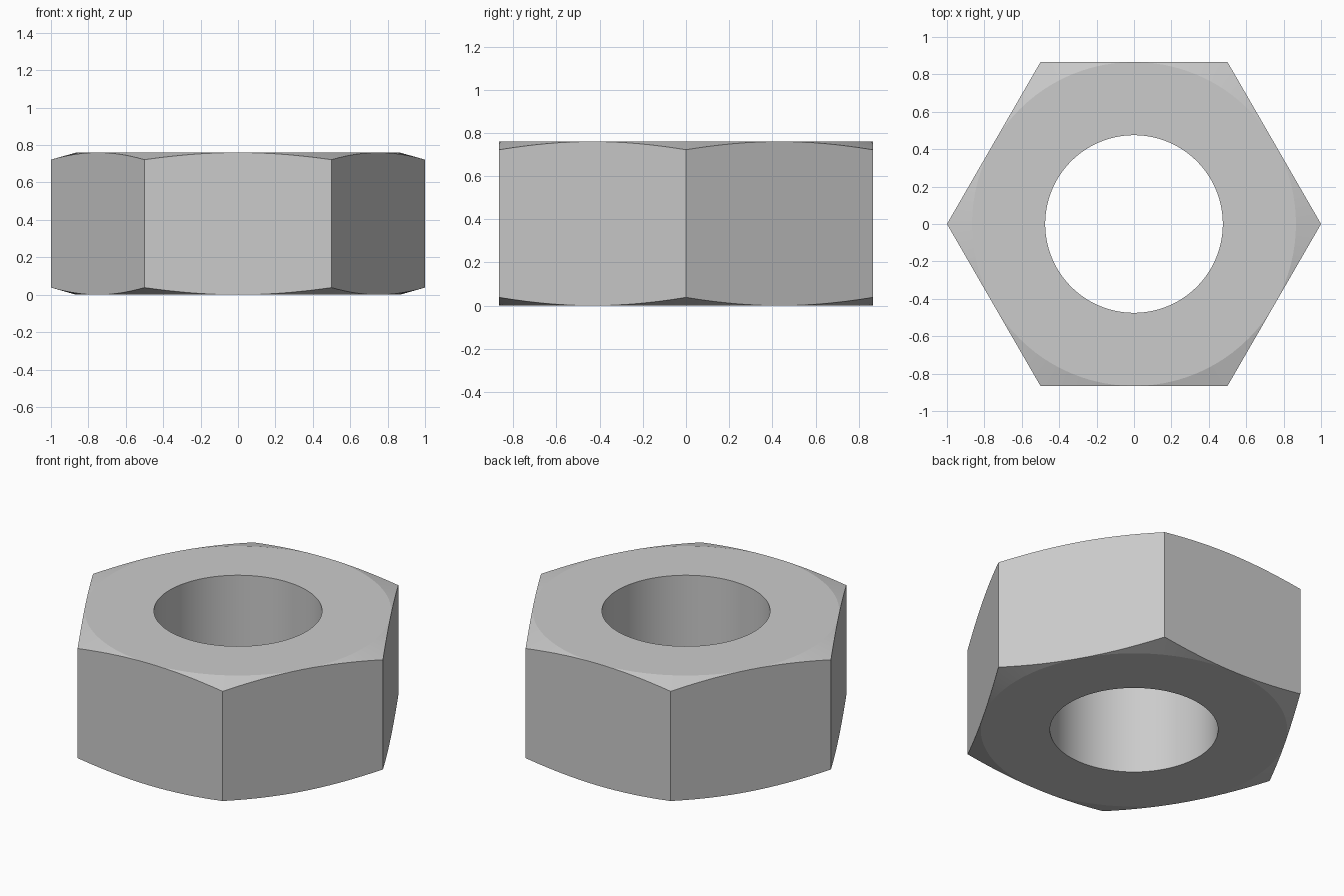
import bpy, bmesh, math

if "Cube" in bpy.data.objects:
    bpy.data.objects.remove(bpy.data.objects["Cube"])

SEG = 96               # divisible by 12: hits every corner and flat midpoint
HEIGHT = 0.76
APOTHEM = math.cos(math.pi / 6)
BORE = 0.475
SLOPE = 0.038 / (1 - APOTHEM)   # chamfer drop per unit radius


def hex_radius(a):
    return APOTHEM / math.cos(a % (math.pi / 3) - math.pi / 6)


def add_ring(bm, radius, height):
    ring = []
    for i in range(SEG):
        a = 2 * math.pi * i / SEG
        r = radius(a)
        ring.append(bm.verts.new((r * math.cos(a), r * math.sin(a), height(r))))
    return ring


def drop(r):
    return (r - APOTHEM) * SLOPE


bm = bmesh.new()

# Closed cross-section: bore, top face, conical chamfer, hex side, and mirrored below
rings = [
    add_ring(bm, lambda a: BORE, lambda r: 0),
    add_ring(bm, lambda a: BORE, lambda r: HEIGHT),
    add_ring(bm, lambda a: APOTHEM, lambda r: HEIGHT),
    add_ring(bm, hex_radius, lambda r: HEIGHT - drop(r)),
    add_ring(bm, hex_radius, drop),
    add_ring(bm, lambda a: APOTHEM, lambda r: 0),
]
for k, low in enumerate(rings):
    high = rings[(k + 1) % len(rings)]
    for i in range(SEG):
        j = (i + 1) % SEG
        bm.faces.new((low[i], low[j], high[j], high[i]))

# The chamfer vanishes at the middle of each flat
bmesh.ops.remove_doubles(bm, verts=bm.verts, dist=1e-5)
bmesh.ops.recalc_face_normals(bm, faces=bm.faces)

mesh = bpy.data.meshes.new("hex_nut")
bm.to_mesh(mesh)
bm.free()
nut = bpy.data.objects.new("hex_nut", mesh)
bpy.context.collection.objects.link(nut)

# Smooth bore and chamfer, crisp edges elsewhere
bpy.context.view_layer.objects.active = nut
nut.select_set(True)
bpy.ops.object.shade_smooth_by_angle(angle=math.radians(10))
